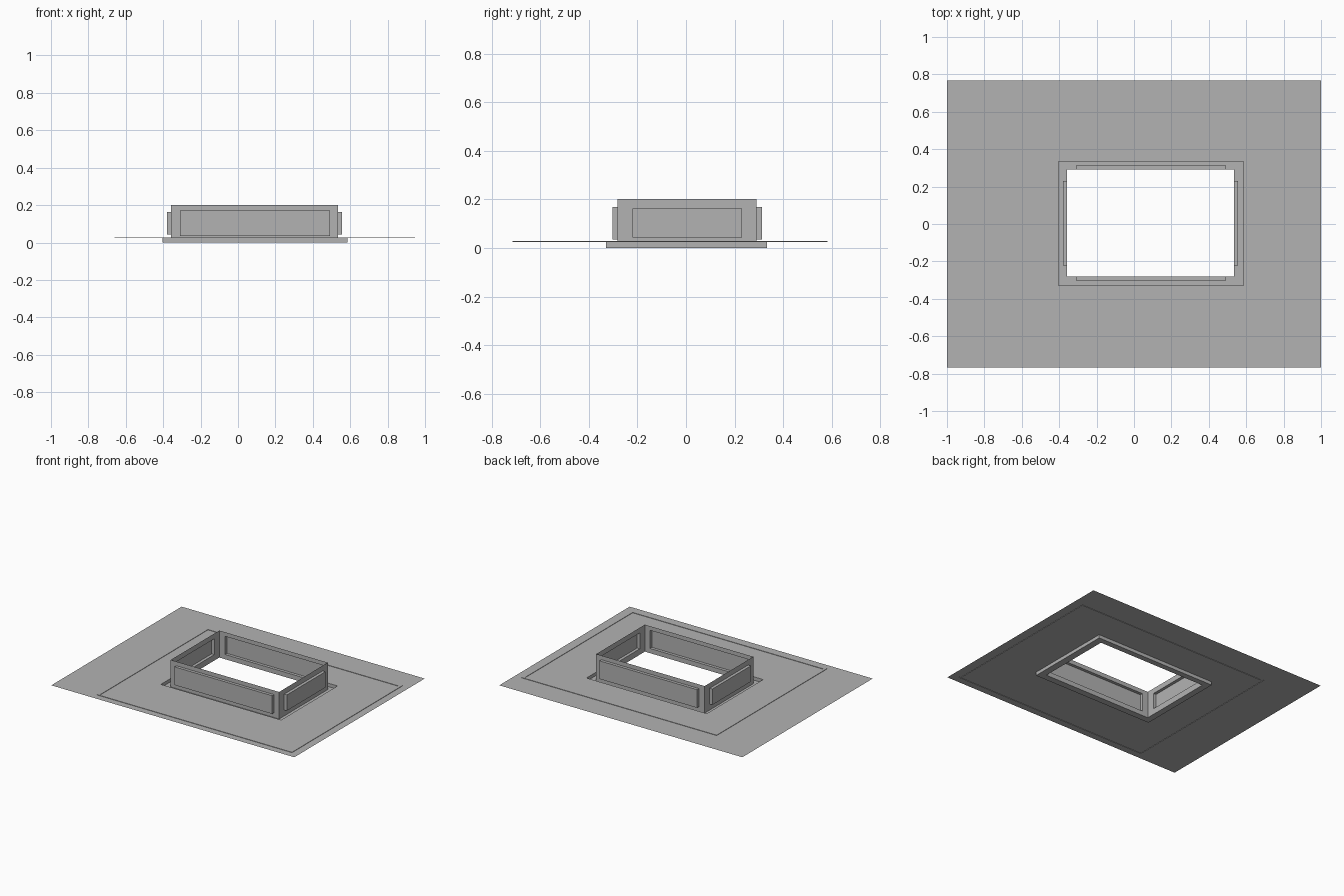
import bpy, bmesh
from mathutils import Vector

if "Cube" in bpy.data.objects:
    bpy.data.objects.remove(bpy.data.objects["Cube"], do_unlink=True)

COLOUR = (0.45, 0.45, 0.45, 1)
grey = bpy.data.materials.new("plain_grey")
grey.use_nodes = True
grey.diffuse_color = COLOUR
grey.node_tree.nodes["Principled BSDF"].inputs["Base Color"].default_value = COLOUR


def rect(u0, u1, v0, v1, depth):
    """Corners of a rectangle, counter-clockwise, in its own plane."""
    return [Vector(p) for p in ((u0, v0, depth), (u1, v0, depth),
                                (u1, v1, depth), (u0, v1, depth))]


def nested_sheet(name, loops, cap=False):
    """Single sheet stepping inward through a list of rectangles."""
    bm = bmesh.new()
    rings = [[bm.verts.new(p) for p in loop] for loop in loops]
    for a, b in zip(rings, rings[1:]):
        for i in range(4):
            j = (i + 1) % 4
            bm.faces.new((a[i], a[j], b[j], b[i]))
    if cap:
        bm.faces.new(rings[-1])
    mesh = bpy.data.meshes.new(name)
    bm.to_mesh(mesh)
    bm.free()
    mesh.materials.append(grey)
    obj = bpy.data.objects.new(name, mesh)
    bpy.context.collection.objects.link(obj)


# Opening and level heights
X0, X1, Y0, Y1 = -0.357, 0.535, -0.281, 0.291
GROUND, TOP = 0.025, 0.201
RIDGE = GROUND + 0.003


def band(inset, z):
    return rect(-0.66 + inset, 0.945 - inset, -0.715 + inset, 0.582 - inset, z)


# Ground sheet with a thin raised border, and a sunken channel around the walls
nested_sheet("ground_sheet", [
    rect(-1, 1, -0.766, 0.766, GROUND),
    band(0, GROUND), band(0, RIDGE), band(0.018, RIDGE), band(0.018, GROUND),
    rect(-0.404, 0.586, -0.33, 0.333, GROUND),
    rect(-0.404, 0.586, -0.33, 0.333, 0),
    rect(X0, X1, Y0, Y1, 0)])


# Four thin walls, each with a panel pressed outward
def wall(name, span, panel, place):
    flat = rect(*panel, 0)
    raised = rect(*panel, 0.022)
    loops = [rect(*span, 0, TOP, 0), flat, raised]
    nested_sheet(name, [[Vector(place(*p)) for p in loop] for loop in loops], cap=True)


LONG_Z, SHORT_Z = (0.035, 0.17), (0.044, 0.162)
wall("front_wall", (X0, X1), (-0.31, 0.493, *LONG_Z), lambda u, v, d: (u, Y0 - d, v))
wall("back_wall", (-X1, -X0), (-0.493, 0.31, *LONG_Z), lambda u, v, d: (-u, Y1 + d, v))
wall("left_wall", (Y0, Y1), (-0.221, 0.231, *SHORT_Z), lambda u, v, d: (X1 + d, u, v))
wall("right_wall", (-Y1, -Y0), (-0.231, 0.221, *SHORT_Z), lambda u, v, d: (X0 - d, -u, v))
